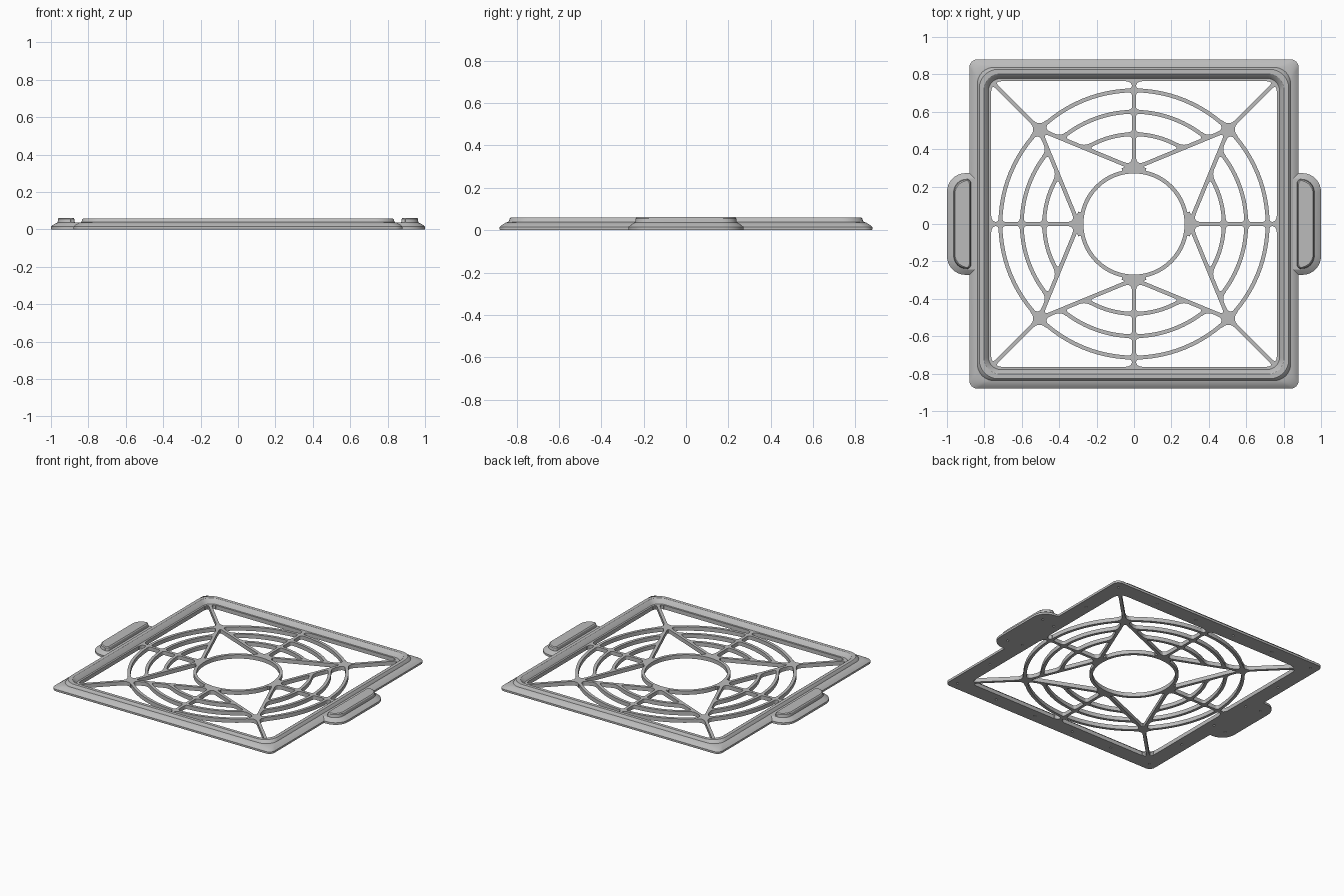
import bpy, bmesh, math
from math import sin, cos, pi, radians, atan2, hypot
from mathutils import Vector

if "Cube" in bpy.data.objects:
    bpy.data.objects.remove(bpy.data.objects["Cube"])

grey = bpy.data.materials.new("grey plastic")
grey.diffuse_color = (0.5, 0.5, 0.5, 1)
grey.use_nodes = True
grey.node_tree.nodes["Principled BSDF"].inputs["Base Color"].default_value = grey.diffuse_color
HW = 0.0105     # half width of a grille bar
T = 0.028       # grille thickness
WALL = 0.765    # half size of the opening


def finish(name, bm, smooth=True):
    bmesh.ops.recalc_face_normals(bm, faces=bm.faces)
    me = bpy.data.meshes.new(name)
    bm.to_mesh(me)
    bm.free()
    ob = bpy.data.objects.new(name, me)
    bpy.context.collection.objects.link(ob)
    me.materials.append(grey)
    if smooth:
        bpy.ops.object.select_all(action='DESELECT')
        ob.select_set(True)
        bpy.context.view_layer.objects.active = ob
        bpy.ops.object.shade_smooth_by_angle(angle=radians(25))
    return ob


def rounded_rect(x0, x1, y0, y1, r_left, r_right, n=8):
    pts = []
    for cx, cy, r, a in ((x1, y1, r_right, 0), (x0, y1, r_left, 90),
                         (x0, y0, r_left, 180), (x1, y0, r_right, 270)):
        sx, sy = (1 if cx == x1 else -1), (1 if cy == y1 else -1)
        for i in range(n + 1):
            t = radians(a + 90 * i / n)
            pts.append((cx - sx * r + r * cos(t), cy - sy * r + r * sin(t)))
    return pts


def loft(bm, loops, closed=False):
    rings = [[bm.verts.new((x, y, z)) for x, y in pts] for pts, z in loops]
    pairs = list(zip(rings, rings[1:]))
    if closed:
        pairs.append((rings[-1], rings[0]))
    else:
        bm.faces.new(rings[0][::-1])
        bm.faces.new(rings[-1])
    for a, b in pairs:
        for i in range(len(a)):
            j = (i + 1) % len(a)
            bm.faces.new((a[i], a[j], b[j], b[i]))


def prism(bm, pts):
    loft(bm, [(pts, 0), (pts, T)])


def bar(bm, a, b):
    a, b = Vector(a), Vector(b)
    d = (b - a).normalized()
    n = Vector((-d.y, d.x)) * HW
    prism(bm, [tuple(p) for p in (a - n, b - n, b + n, a + n)])


def arc(bm, r, a0, a1, n=28):
    ts = [a0 + (a1 - a0) * i / n for i in range(n + 1)]
    pts = [((r + HW) * cos(t), (r + HW) * sin(t)) for t in ts]
    pts += [((r - HW) * cos(t), (r - HW) * sin(t)) for t in reversed(ts)]
    prism(bm, pts)


def circle(r, n=96):
    return [(r * cos(2 * pi * i / n), r * sin(2 * pi * i / n)) for i in range(n)]


def junction(bm, p, angles, reach):
    """Filleted web where bars leave p in the given directions."""
    p = Vector(p)
    angles = sorted(a % (2 * pi) for a in angles)
    pts = []
    for i, a in enumerate(angles):
        b = angles[(i + 1) % len(angles)]
        gap = (b - a) % (2 * pi)
        start = p + Vector((cos(a), sin(a))) * reach + Vector((-sin(a), cos(a))) * HW
        end = p + Vector((cos(b), sin(b))) * reach + Vector((sin(b), -cos(b))) * HW
        m = a + gap / 2
        mid = p + Vector((cos(m), sin(m))) * (HW / sin(gap / 2))
        for k in range(6):
            t = k / 5
            pts.append(tuple(start * (1 - t) ** 2 + mid * 2 * t * (1 - t) + end * t * t))
    prism(bm, pts)


# Stepped rim: closed cross-section of (half size, corner radius, height)
bm = bmesh.new()
profile = [(0.878, 0.04, 0), (0.88, 0.042, 0.004), (0.88, 0.042, 0.015), (0.868, 0.045, 0.025),
           (0.85, 0.055, 0.036), (0.838, 0.09, 0.039), (0.832, 0.1, 0.054), (0.827, 0.1, 0.059),
           (0.803, 0.085, 0.059), (0.797, 0.08, 0.055), (0.778, 0.065, T),
           (WALL, 0.004, T), (WALL, 0.004, 0)]
loft(bm, [(rounded_rect(-h, h, -h, h, r, r), z) for h, r, z in profile], closed=True)
rim = finish("rim", bm)

# Side tabs: sloped base plus raised grip
tabs = []
for s, side in ((1, "right"), (-1, "left")):
    bm = bmesh.new()
    base = [(1.0, 0.272, 0.1, 0), (1.0, 0.272, 0.1, 0.015), (0.985, 0.257, 0.09, 0.027),
            (0.967, 0.243, 0.08, 0.036)]
    loft(bm, [([(s * x, y) for x, y in rounded_rect(0.84, X, -Y, Y, 0.003, r)], z)
              for X, Y, r, z in base])
    tabs.append(finish(side + "_tab_base", bm))
    bm = bmesh.new()
    grip = [(0.872, 0.965, 0.24, 0.034), (0.875, 0.962, 0.237, 0.056), (0.88, 0.957, 0.232, 0.062)]
    loft(bm, [([(s * x, y) for x, y in rounded_rect(x0, x1, -Y, Y, 0.02, 0.07)], z)
              for x0, x1, Y, z in grip])
    finish(side + "_tab_grip", bm)

# Grille bars, one quarter at a time
bm = bmesh.new()
NODE, TIP = 0.505, 0.297
tip, node = Vector((TIP, 0)), Vector((NODE, NODE))
edge = node - tip
slope = atan2(edge.y, edge.x)
OUTER, HUB = hypot(NODE, NODE), 0.281
for q in range(4):
    rot = q * pi / 2

    def turn(p):
        return (p[0] * cos(rot) - p[1] * sin(rot), p[0] * sin(rot) + p[1] * cos(rot))

    def web(p, angles, reach):
        junction(bm, turn(p), [a + rot for a in angles], reach)

    bar(bm, turn((HUB, 0)), turn((WALL + 0.007, 0)))                 # axis spoke
    bar(bm, turn(node), turn((WALL + 0.005, WALL + 0.005)))          # corner spoke
    for s in (1, -1):
        bar(bm, turn(tip), turn((NODE, s * NODE)))                   # star edge
    web(tip, [0, slope, -slope, radians(97), radians(-97)], 0.065)
    web(node, [pi / 4, 3 * pi / 4, -pi / 4, slope + pi, 1.5 * pi - slope], 0.062)
    web((WALL + 0.008, 0), [pi, pi / 2, -pi / 2], 0.042)
    web((WALL + 0.007, WALL + 0.007), [1.25 * pi, pi, 1.5 * pi], 0.06)
    web((OUTER, 0), [0, pi / 2, pi, -pi / 2], 0.03)
    for r in (0.6, 0.48):                                            # short arcs
        a, b, c = edge.dot(edge), 2 * tip.dot(edge), tip.dot(tip) - r * r
        hit = tip + edge * ((-b + math.sqrt(b * b - 4 * a * c)) / (2 * a))
        ang = atan2(hit.y, hit.x)
        arc(bm, r, rot - ang, rot + ang)
        web((r, 0), [0, pi / 2, pi, -pi / 2], 0.03)
        for s in (1, -1):
            web((hit.x, s * hit.y), [s * slope, s * slope + pi, s * (ang - pi / 2)], 0.04)
grille = finish("grille", bm, False)

# Full rings, merged into the grille
bm = bmesh.new()
for r in (OUTER, HUB):
    loft(bm, [(circle(r + HW), 0), (circle(r + HW), T), (circle(r - HW), T), (circle(r - HW), 0)],
         closed=True)
rings = finish("ring_helper", bm, False)
rings.hide_render = True
rings.hide_viewport = True
mod = grille.modifiers.new("merge", 'BOOLEAN')
mod.operation, mod.solver, mod.object, mod.use_self = 'UNION', 'EXACT', rings, True

# Small pits on the underside
bm = bmesh.new()
spots = [(0.93, -0.18), (0.93, 0.18), (-0.93, -0.18), (-0.93, 0.18)]
for t in (-0.82, -0.49, -0.16, 0.16, 0.49):
    spots += [(t, -0.82), (0.82, t), (-t, 0.82), (-0.82, -t)]
for x, y in spots:
    pts = [(x + px, y + py) for px, py in circle(0.008, 10)]
    loft(bm, [(pts, -0.01), (pts, 0.02)])
pits = finish("pit_cutter", bm, False)
pits.hide_render = True
pits.hide_viewport = True
for ob in [rim] + tabs:
    mod = ob.modifiers.new("pits", 'BOOLEAN')
    mod.operation, mod.solver, mod.object = 'DIFFERENCE', 'EXACT', pits
